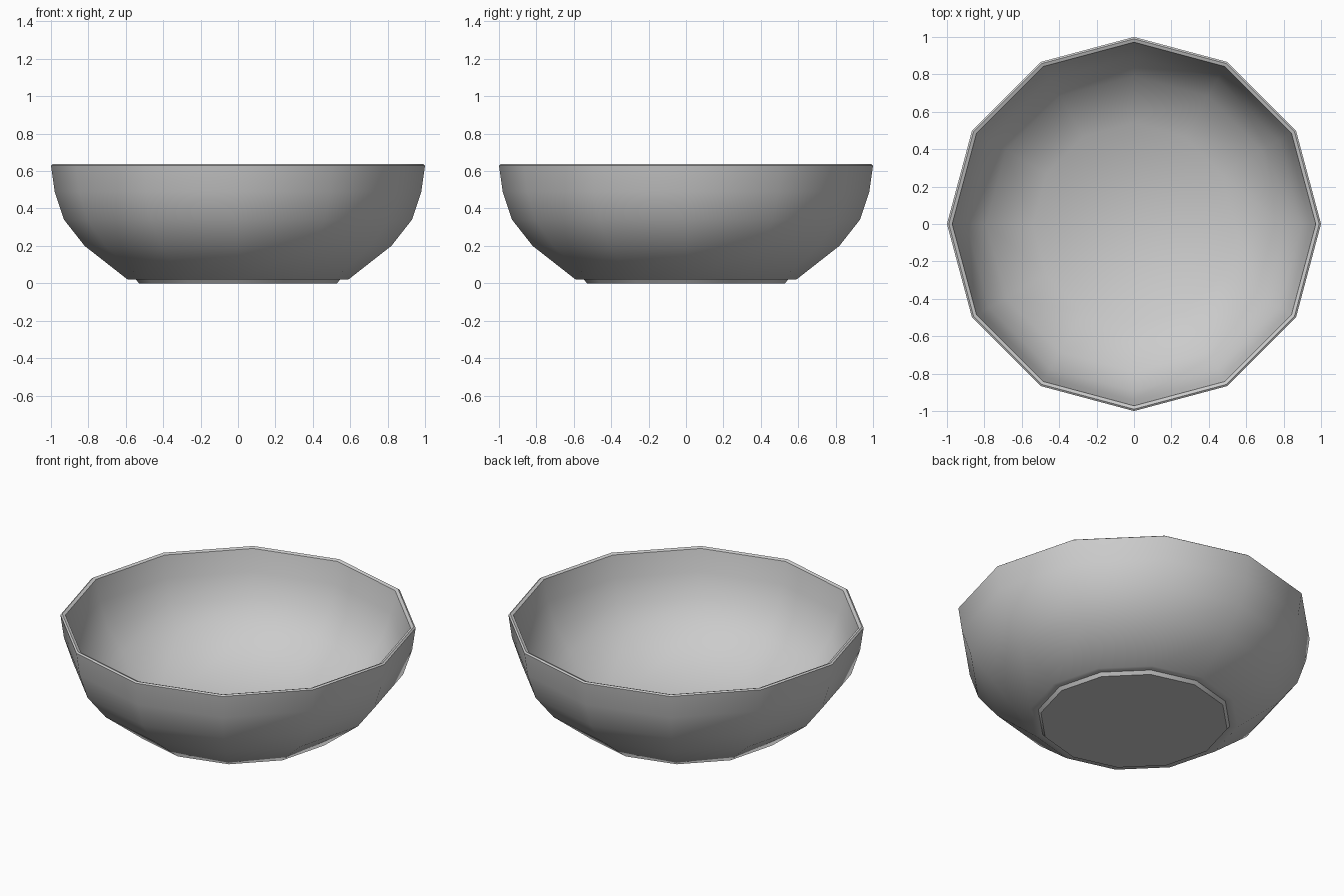
import bpy, bmesh, math

if "Cube" in bpy.data.objects:
    bpy.data.objects.remove(bpy.data.objects["Cube"])

SIDES = 12

# Profile as (radius, height): foot, outer wall, rim, inner wall, floor edge
profile = [
    (0.53, 0.0), (0.545, 0.02), (0.59, 0.02),
    (0.82, 0.20), (0.93, 0.34), (0.98, 0.49), (1.0, 0.63),
    (0.99, 0.637), (0.972, 0.63),
    (0.945, 0.50), (0.895, 0.36), (0.79, 0.23), (0.54, 0.062),
]

# Revolve the profile into a twelve-sided shell
bm = bmesh.new()
rings = []
for r, z in profile:
    rings.append([bm.verts.new((r * math.cos(2 * math.pi * i / SIDES),
                                r * math.sin(2 * math.pi * i / SIDES), z))
                  for i in range(SIDES)])
for a, b in zip(rings, rings[1:]):
    for i in range(SIDES):
        j = (i + 1) % SIDES
        bm.faces.new((a[i], a[j], b[j], b[i]))

# Underside and inner floor
bm.faces.new(rings[0][::-1])
bm.faces.new(rings[-1])
bmesh.ops.recalc_face_normals(bm, faces=bm.faces)

mesh = bpy.data.meshes.new("bowl")
bm.to_mesh(mesh)
bm.free()
bowl = bpy.data.objects.new("bowl", mesh)
bpy.context.collection.objects.link(bowl)

# Smooth shading, keeping the rim and foot crisp
bpy.context.view_layer.objects.active = bowl
bowl.select_set(True)
bpy.ops.object.shade_smooth_by_angle(angle=math.radians(50))
